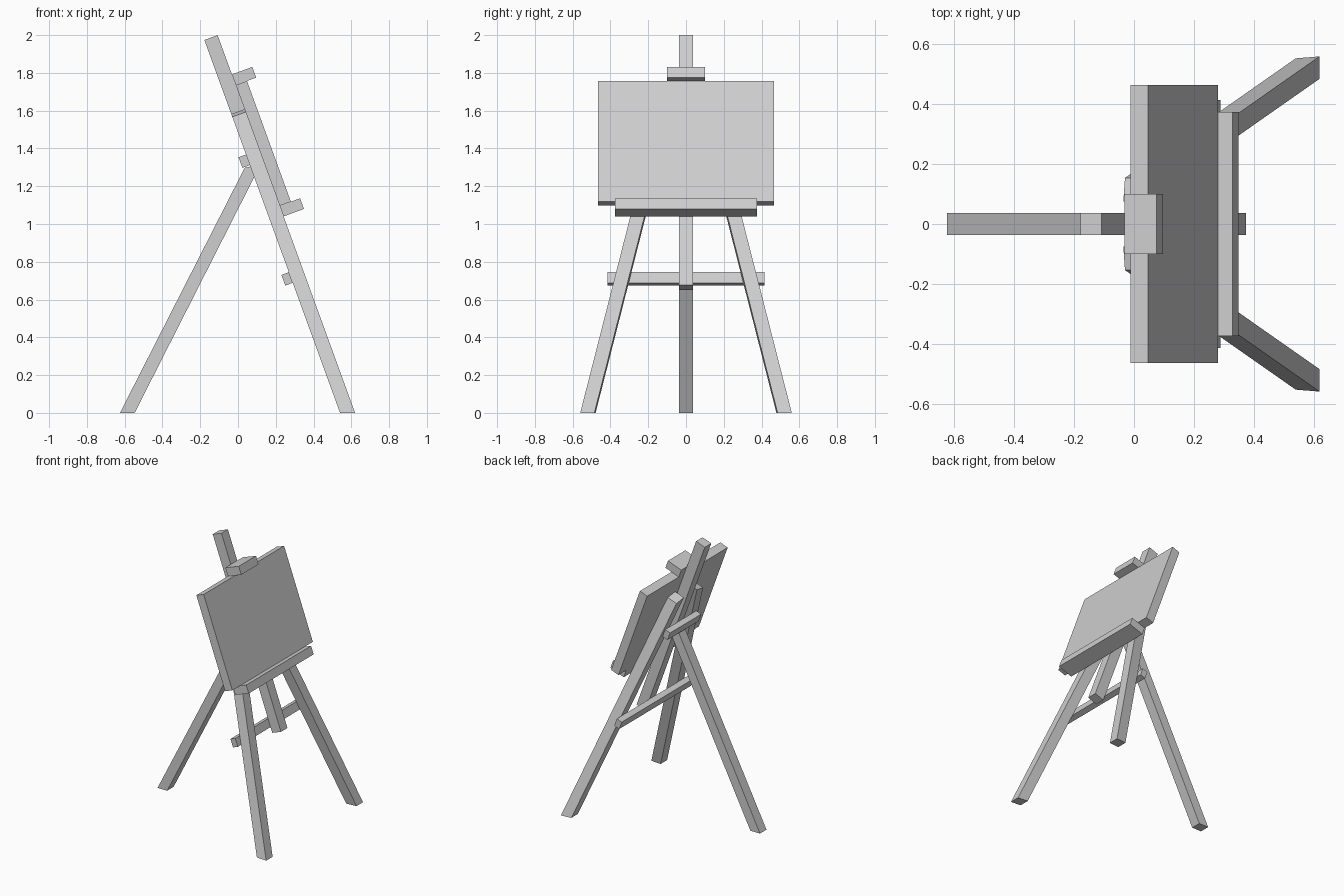
import bpy, bmesh, math
from mathutils import Vector

cube = bpy.data.objects.get("Cube")
if cube:
    bpy.data.objects.remove(cube, do_unlink=True)

# One plain grey for the whole easel
grey = bpy.data.materials.new("plain grey")
grey.use_nodes = True
colour = (0.62, 0.62, 0.62, 1)
grey.diffuse_color = colour
grey.node_tree.nodes["Principled BSDF"].inputs["Base Color"].default_value = colour

TILT = math.radians(20)
FOOT_X = 0.62       # where the leaning front plane meets the floor
WOOD = 0.075        # thickness of the main timbers


def lean(s, n, y):
    """Point on the leaning frame: s up the slope, n out of its front, y sideways."""
    return Vector((FOOT_X - s * math.sin(TILT) + n * math.cos(TILT), y,
                   s * math.cos(TILT) + n * math.sin(TILT)))


def solid(name, ring_a, ring_b):
    """Closed flat-faced beam between two matching rings of points."""
    bm = bmesh.new()
    a = [bm.verts.new(p) for p in ring_a]
    b = [bm.verts.new(p) for p in ring_b]
    bm.faces.new(a)
    bm.faces.new(b[::-1])
    for i in range(len(a)):
        j = (i + 1) % len(a)
        bm.faces.new((a[i], b[i], b[j], a[j]))
    bmesh.ops.recalc_face_normals(bm, faces=bm.faces)
    mesh = bpy.data.meshes.new(name)
    bm.to_mesh(mesh)
    bm.free()
    mesh.materials.append(grey)
    obj = bpy.data.objects.new(name, mesh)
    bpy.context.collection.objects.link(obj)
    return obj


def leaning_box(name, s0, s1, n0, n1, half_width):
    corners = [(s0, n0), (s1, n0), (s1, n1), (s0, n1)]
    solid(name, *[[lean(s, n, y) for s, n in corners]
                  for y in (-half_width, half_width)])


# Parts lying along the leaning plane
leaning_box("mast", 0.72, 2.128, -WOOD, 0, 0.0375)
leaning_box("canvas", 1.167, 1.847, 0, 0.063, 0.465)
leaning_box("canvas_tray", 1.107, 1.167, 0, 0.115, 0.375)
leaning_box("top_clamp", 1.847, 1.907, 0, 0.115, 0.1)
leaning_box("lower_crossbar", 0.76, 0.82, -WOOD - 0.042, -WOOD, 0.415)
leaning_box("upper_crossbar", 1.423, 1.483, -WOOD - 0.042, -WOOD, 0.18)

# Splayed front legs, cut level at the floor and square at the top
SPLAY = 0.2396
for name, side in (("front_leg_left", 1), ("front_leg_right", -1)):
    rings = []
    for foot_y, top in ((0.56, 1.695), (0.485, 1.711)):
        corners = [(0, 0), (WOOD * math.tan(TILT), -WOOD), (top, -WOOD), (top, 0)]
        rings.append([lean(s, n, side * (foot_y - SPLAY * s)) for s, n in corners])
    solid(name, *rings)

# Rear prop leg, ending against the back of the mast
prop = [(-0.625, 0), (-0.547, 0), (0.087, 1.25), (0.069, 1.305), (0.035, 1.297)]
solid("rear_leg", *[[Vector((x, y, z)) for x, z in prop] for y in (-0.0375, 0.0375)])
